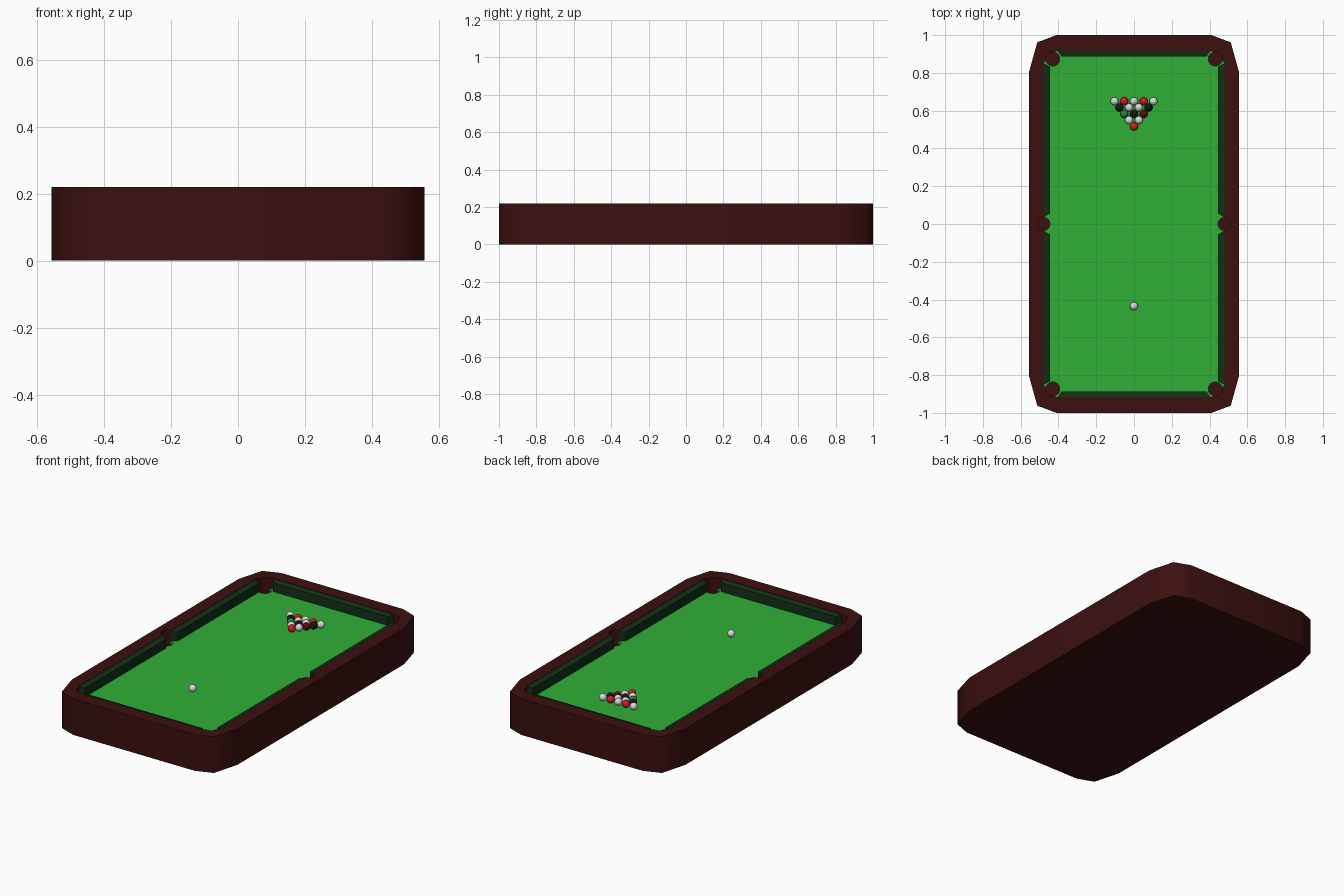
import bpy, bmesh, math

if "Cube" in bpy.data.objects:
    bpy.data.objects.remove(bpy.data.objects["Cube"])

FELT_Z, RIM_Z = 0.156, 0.22


def material(name, rgb):
    m = bpy.data.materials.new(name)
    m.diffuse_color = (*rgb, 1)
    m.use_nodes = True
    m.node_tree.nodes["Principled BSDF"].inputs["Base Color"].default_value = m.diffuse_color
    return m


WOOD = material("dark_wood", (0.045, 0.005, 0.005))
FELT = material("green_felt", (0.028, 0.43, 0.036))
CUSHION = material("dark_green", (0.005, 0.03, 0.008))
WHITE = material("white", (0.7, 0.7, 0.7))
RED = material("red", (0.7, 0.01, 0.01))
BLACK = material("black", (0.008, 0.008, 0.008))
GREEN = material("ball_green", (0.02, 0.25, 0.04))
MAROON = material("maroon", (0.1, 0.004, 0.006))


def add_object(name, bm, mat=None):
    bmesh.ops.recalc_face_normals(bm, faces=bm.faces)
    me = bpy.data.meshes.new(name)
    bm.to_mesh(me)
    bm.free()
    ob = bpy.data.objects.new(name, me)
    bpy.context.collection.objects.link(ob)
    if mat:
        me.materials.append(mat)
    return ob


def prism(name, pts, z0, tops, mat=None):
    """Upright prism; tops is one height or one height per corner."""
    if not isinstance(tops, (list, tuple)):
        tops = [tops] * len(pts)
    bm = bmesh.new()
    lo = [bm.verts.new((x, y, z0)) for x, y in pts]
    hi = [bm.verts.new((x, y, z)) for (x, y), z in zip(pts, tops)]
    bm.faces.new(lo[::-1])
    bm.faces.new(hi)
    n = len(pts)
    for i in range(n):
        j = (i + 1) % n
        bm.faces.new((lo[i], lo[j], hi[j], hi[i]))
    return add_object(name, bm, mat)


def four_corners(quarter):
    """Repeat a corner run (right/back quarter, counter-clockwise) around the table."""
    rev = quarter[::-1]
    return (quarter + [(-x, y) for x, y in rev]
            + [(-x, -y) for x, y in quarter] + [(x, -y) for x, y in rev])


def cut(ob, cutters):
    for c in cutters:
        m = ob.modifiers.new("cut", 'BOOLEAN')
        m.operation, m.solver, m.object = 'DIFFERENCE', 'EXACT', c
    dg = bpy.context.evaluated_depsgraph_get()
    me = bpy.data.meshes.new_from_object(ob.evaluated_get(dg))
    ob.modifiers.clear()
    ob.data = me


def smooth(ob, deg):
    ob.data.shade_smooth()
    ob.data.set_sharp_from_angle(angle=math.radians(deg))


# frame block with rounded corners, and the felt bed
frame = prism("frame", four_corners([(0.557, 0.80), (0.512, 0.962), (0.41, 1.0)]),
              0, RIM_Z, WOOD)
inner = [(0.478, 0.855), (0.41, 0.917)]
bed = prism("felt_bed", four_corners(inner), 0.14, FELT_Z, FELT)

# cutters: playing area and six pockets
opening = prism("opening_cutter", four_corners(inner), 0.14, 0.3)
pockets = []
spots = [(sx * 0.43, sy * 0.873, 0.037) for sx in (-1, 1) for sy in (-1, 1)]
spots += [(sx * 0.479, 0, 0.034) for sx in (-1, 1)]
for x, y, r in spots:
    ring = [(x + r * math.cos(t * math.tau / 16), y + r * math.sin(t * math.tau / 16))
            for t in range(16)]
    pockets.append(prism("pocket_cutter", ring, 0.07, 0.31))
cut(frame, [opening] + pockets)
cut(bed, pockets)
for c in [opening] + pockets:
    bpy.data.objects.remove(c)
smooth(frame, 60)

# cushions: back edge against the rail, lip over the felt
tops = [0.218, 0.218, 0.21, 0.21]
for s in (-1, 1):
    prism("end_cushion", [(-0.405, s * 0.918), (0.405, s * 0.918),
                          (0.385, s * 0.888), (-0.385, s * 0.888)], 0.15, tops, CUSHION)
    for t in (-1, 1):
        prism("side_cushion", [(s * 0.479, t * 0.034), (s * 0.479, t * 0.852),
                               (s * 0.446, t * 0.832), (s * 0.446, t * 0.056)],
              0.15, tops, CUSHION)

# balls
R = 0.0215


def ball(name, x, y, mat):
    bm = bmesh.new()
    bmesh.ops.create_uvsphere(bm, u_segments=20, v_segments=12, radius=R)
    ob = add_object(name, bm, mat)
    ob.location = (x, y, FELT_Z + R)
    ob.data.shade_smooth()


ball("cue_ball", 0, -0.435, WHITE)
rack = [[RED], [WHITE, WHITE], [GREEN, BLACK, MAROON],
        [BLACK, WHITE, WHITE, BLACK], [WHITE, RED, WHITE, RED, WHITE]]
for r, row in enumerate(rack):
    for i, mat in enumerate(row):
        ball("rack_ball", (i - r / 2) * 0.0515, 0.516 + r * 0.0335, mat)
